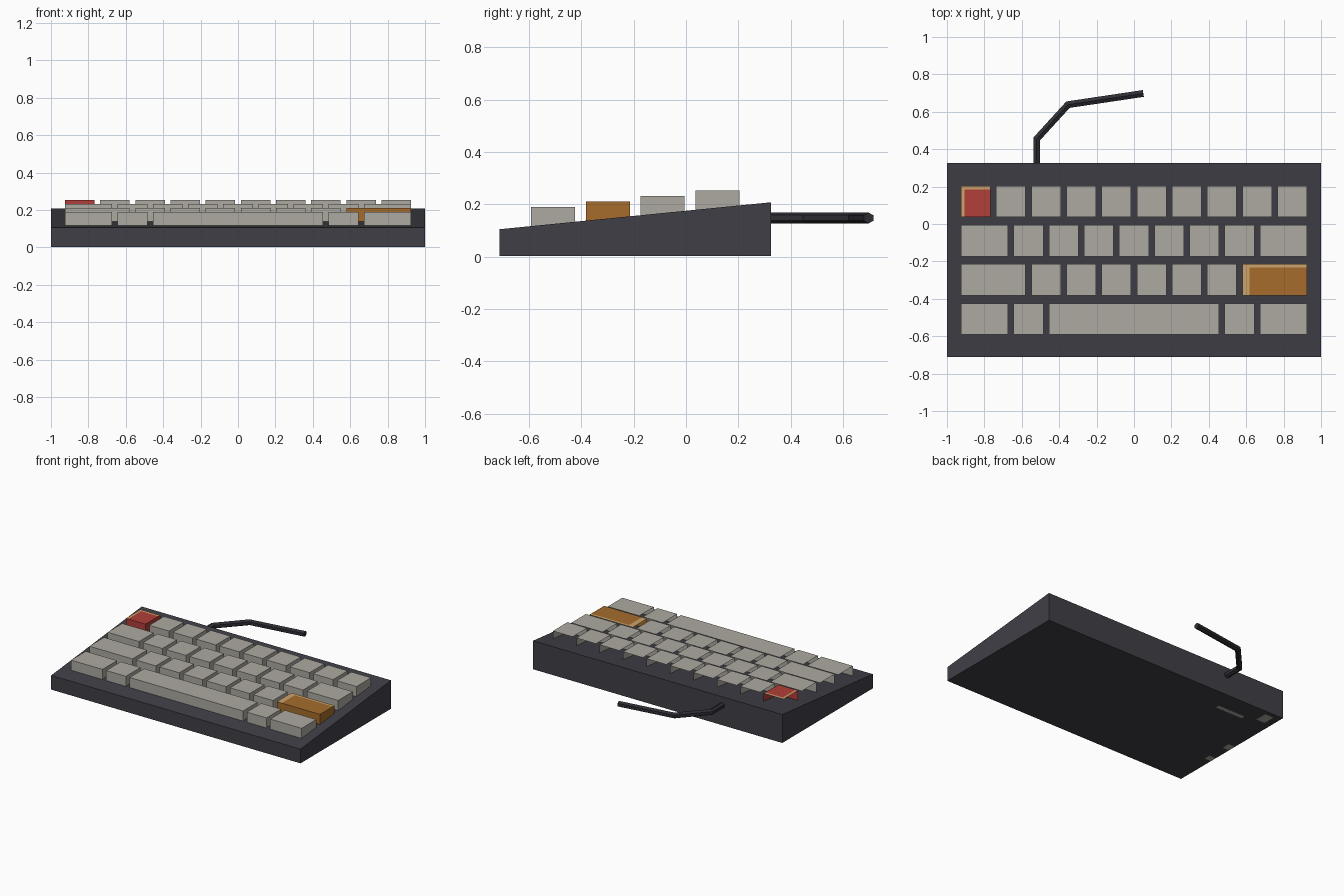
import bpy, bmesh, math
from mathutils import Vector

if "Cube" in bpy.data.objects:
    bpy.data.objects.remove(bpy.data.objects["Cube"])


def material(name, rgb):
    def lin(c):
        c /= 255
        return c / 12.92 if c <= 0.04045 else ((c + 0.055) / 1.055) ** 2.4
    m = bpy.data.materials.new(name)
    m.diffuse_color = (*[lin(c) for c in rgb], 1)
    m.use_nodes = True
    m.node_tree.nodes["Principled BSDF"].inputs["Base Color"].default_value = m.diffuse_color
    return m


CASE = material("dark slate case", (64, 63, 71))
CABLE = material("black cable", (47, 46, 53))
KEY = material("warm grey keycap", (174, 170, 161))
RED = material("red keycap", (178, 62, 56))
ORANGE = material("orange keycap", (166, 108, 44))
TAN = material("tan trim", (204, 164, 108))


def make_object(name, bm, mats):
    me = bpy.data.meshes.new(name)
    bm.to_mesh(me)
    bm.free()
    for m in mats:
        me.materials.append(m)
    ob = bpy.data.objects.new(name, me)
    bpy.context.collection.objects.link(ob)
    return ob


# Wedge-shaped case: side profile extruded across x
FRONT, BACK, Z0 = -0.712, 0.325, 0.002
bm = bmesh.new()
profile = [(FRONT, Z0), (BACK, Z0), (BACK, 0.208), (FRONT, 0.105)]
side = bm.faces.new([bm.verts.new((-1, y, z)) for y, z in profile])
ext = bmesh.ops.extrude_face_region(bm, geom=[side])
bmesh.ops.translate(bm, vec=(2, 0, 0),
                    verts=[v for v in ext["geom"] if isinstance(v, bmesh.types.BMVert)])
bmesh.ops.recalc_face_normals(bm, faces=bm.faces)
make_object("case", bm, [CASE])


def deck(y):
    return 0.105 + 0.103 * (y - FRONT) / (BACK - FRONT)


# Keycap shell: top, front and right walls (open at left, back and underneath)
def keycap(name, x0, x1, y0, y1, top, mat, trim=False):
    bm = bmesh.new()

    def quad(pts, idx=0):
        bm.faces.new([bm.verts.new(p) for p in pts]).material_index = idx

    xs, ys = [x0, x1], [y0, y1]
    if trim:  # tan strips along the left and back edges of the top
        xs = [x0, x0 + 0.115 * (x1 - x0), x1]
        ys = [y0, y1 - 0.115 * (y1 - y0), y1]
    for i in range(len(xs) - 1):
        for j in range(len(ys) - 1):
            a, b, c, d = xs[i], xs[i + 1], ys[j], ys[j + 1]
            quad([(a, c, top), (b, c, top), (b, d, top), (a, d, top)],
                 1 if trim and (i == 0 or j == 1) else 0)
    f, k = deck(y0) - 0.002, deck(y1) - 0.002
    quad([(x0, y0, f), (x1, y0, f), (x1, y0, top), (x0, y0, top)])
    quad([(x1, y0, f), (x1, y1, k), (x1, y1, top), (x1, y0, top)])
    bmesh.ops.remove_doubles(bm, verts=bm.verts, dist=1e-5)
    make_object(name, bm, [mat, TAN])


# Key rows, front to back, widths in key units
UNIT, GAP = 0.188, 0.030
rows = [
    [1.5, 1, 5, 1, 1.5],
    [2] + [1] * 6 + [2],
    [1.5] + [1] * 7 + [1.5],
    [1] * 10,
]
for r, widths in enumerate(rows):
    x = -0.925
    y = -0.592 + 0.2095 * r
    for i, w in enumerate(widths):
        name, mat = f"key_row{r + 1}_{i + 1}", KEY
        if r == 3 and i == 0:
            name, mat = "escape_key", RED
        elif r == 1 and i == len(widths) - 1:
            name, mat = "enter_key", ORANGE
        elif w == 5:
            name = "space_bar"
        keycap(name, x, x + w * UNIT - GAP, y, y + 0.168, 0.19 + 0.021 * r,
               mat, mat is not KEY)
        x += w * UNIT

# Six-sided cable with mitred bends
path = [Vector(p) for p in [(-0.52, 0.315, 0.148), (-0.52, 0.455, 0.148),
                            (-0.353, 0.638, 0.148), (0.05, 0.698, 0.148)]]
bm = bmesh.new()
rings = []
for i, p in enumerate(path):
    d_in = (p - path[max(i - 1, 0)]).normalized()
    d_out = (path[min(i + 1, len(path) - 1)] - p).normalized()
    t = (d_in + d_out).normalized()
    across = Vector((t.y, -t.x, 0))
    ref = d_out if d_out.length else d_in
    across /= max(0.5, across.dot(Vector((ref.y, -ref.x, 0))))
    rings.append([bm.verts.new(p + 0.021 * (across * math.sin(k * math.pi / 3)
                                            + Vector((0, 0, math.cos(k * math.pi / 3)))))
                  for k in range(6)])
for a, b in zip(rings, rings[1:]):
    for k in range(6):
        bm.faces.new([a[k], a[(k + 1) % 6], b[(k + 1) % 6], b[k]])
bm.faces.new(rings[0])
bm.faces.new(rings[-1])
bmesh.ops.recalc_face_normals(bm, faces=bm.faces)
make_object("cable", bm, [CABLE])

# Small worn patches under the back left corner (centre x, y, size x, y)
bm = bmesh.new()
for cx, cy, sx, sy in [(-0.68, 0.17, 0.22, 0.03), (-0.91, 0.25, 0.07, 0.09),
                       (-0.97, -0.19, 0.05, 0.06), (-0.97, -0.38, 0.05, 0.05)]:
    bm.faces.new([bm.verts.new((cx + a * sx / 2, cy + b * sy / 2, 0))
                  for a, b in [(-1, -1), (-1, 1), (1, 1), (1, -1)]])
make_object("underside_patches", bm, [KEY])
